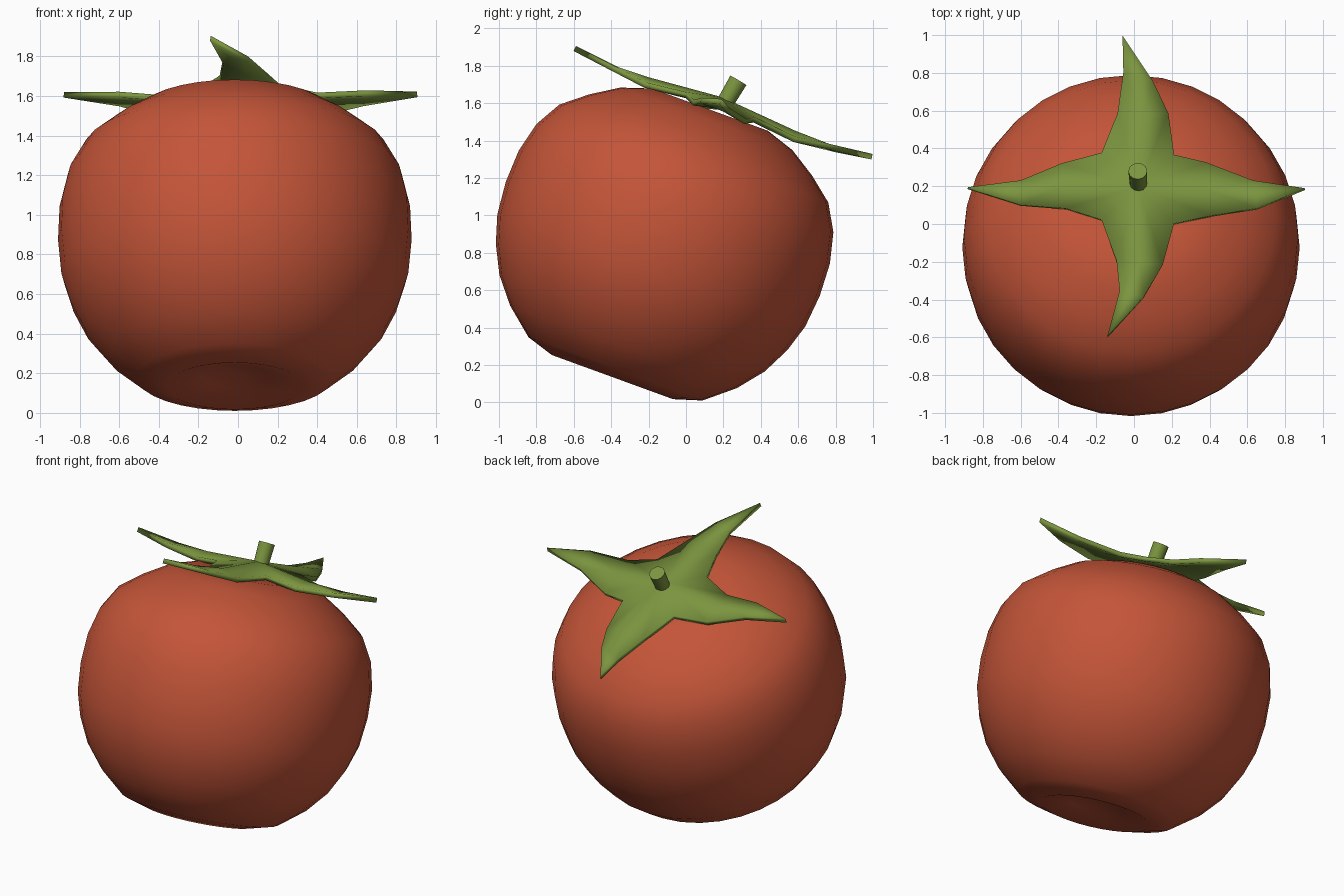
import bpy, bmesh, math
from mathutils import Matrix, Vector

if "Cube" in bpy.data.objects:
    bpy.data.objects.remove(bpy.data.objects["Cube"])

# Shared tilted frame: fruit axis leans 20 degrees towards the back
FRAME = Matrix.Translation((-0.016, -0.124, 0.875)) @ Matrix.Rotation(math.radians(-20), 4, 'X')


def material(name, rgb):
    m = bpy.data.materials.new(name)
    m.diffuse_color = (*rgb, 1)
    m.use_nodes = True
    m.node_tree.nodes["Principled BSDF"].inputs["Base Color"].default_value = m.diffuse_color
    return m


def finish(name, bm, mat):
    bmesh.ops.recalc_face_normals(bm, faces=bm.faces)
    for f in bm.faces:
        f.smooth = True
    me = bpy.data.meshes.new(name)
    bm.to_mesh(me)
    bm.free()
    me.materials.append(mat)
    ob = bpy.data.objects.new(name, me)
    bpy.context.collection.objects.link(ob)
    return ob


red = material("tomato_red", (0.55, 0.09, 0.04))
green = material("leaf_green", (0.2, 0.3, 0.05))

# Fruit: lathed profile (radius, height) with a dimple at both poles
profile = [(0, .69), (.16, .735), (.33, .735), (.49, .682), (.635, .59), (.765, .485),
           (.845, .345), (.885, .18), (.893, 0), (.876, -.18), (.83, -.33), (.755, -.48),
           (.645, -.615), (.495, -.74), (.345, -.787), (.17, -.735), (0, -.71)]
bm = bmesh.new()
vs = [bm.verts.new((r, 0, h)) for r, h in profile]
es = [bm.edges.new(p) for p in zip(vs, vs[1:])]
bmesh.ops.spin(bm, geom=vs + es, cent=(0, 0, 0), axis=(0, 0, 1),
               angle=math.tau, steps=32, use_duplicate=False)
bmesh.ops.remove_doubles(bm, verts=bm.verts, dist=1e-4)
fruit = finish("fruit", bm, red)
fruit.matrix_world = FRAME

# Calyx: four leaves, outline read in top view (x, y), height along the fruit axis
notches = [(-.17, .02), (-.17, .37), (.21, .36), (.21, 0)]
# each leaf: two edge points, tip, two edge points back
leaves = [[(-.36, .08), (-.6, .1), (-.88, .19), (-.6, .225), (-.38, .315)],
          [(-.085, .58), (-.055, .8), (-.06, .995), (.1, .75), (.18, .58)],
          [(.38, .32), (.63, .225), (.905, .185), (.65, .08), (.4, .04)],
          [(.15, -.22), (.05, -.39), (-.14, -.595), (-.075, -.36), (-.09, -.2)]]
bm = bmesh.new()


def vert(p, h):
    return bm.verts.new((p[0] + .016, (p[1] + .124 - .342 * h) / .94, h))


def mid(p, q):
    return ((p[0] + q[0]) / 2, (p[1] + q[1]) / 2)


centre = vert((.02, .19), .805)
nv = [vert(p, .765) for p in notches]
for i, (a1, a2, tip, b2, b1) in enumerate(leaves):
    m1, m2 = vert(mid(a1, b1), .77), vert(mid(a2, b2), .765)
    A1, B1 = vert(a1, .74), vert(b1, .74)
    A2, B2, T = vert(a2, .765), vert(b2, .765), vert(tip, .795)
    for f in ((centre, nv[i], A1, m1), (centre, m1, B1, nv[(i + 1) % 4]),
              (m1, A1, A2, m2), (m1, m2, B2, B1), (m2, A2, T), (m2, T, B2)):
        bm.faces.new(f)
calyx = finish("calyx", bm, green)
calyx.matrix_world = FRAME
solid = calyx.modifiers.new("thickness", 'SOLIDIFY')
solid.thickness = .03
solid.offset = 0

# Stem: short leaning cylinder
base, top = Vector((.025, .19, 1.57)), Vector((.02, .28, 1.722))
bm = bmesh.new()
bmesh.ops.create_cone(bm, cap_ends=True, segments=12, radius1=.045, radius2=.05,
                      depth=(top - base).length)
stem = finish("stem", bm, green)
stem.matrix_world = (Matrix.Translation((base + top) / 2)
                     @ (top - base).to_track_quat('Z', 'Y').to_matrix().to_4x4())
bpy.context.view_layer.objects.active = stem
stem.select_set(True)
bpy.ops.object.shade_smooth_by_angle(angle=math.radians(40))
